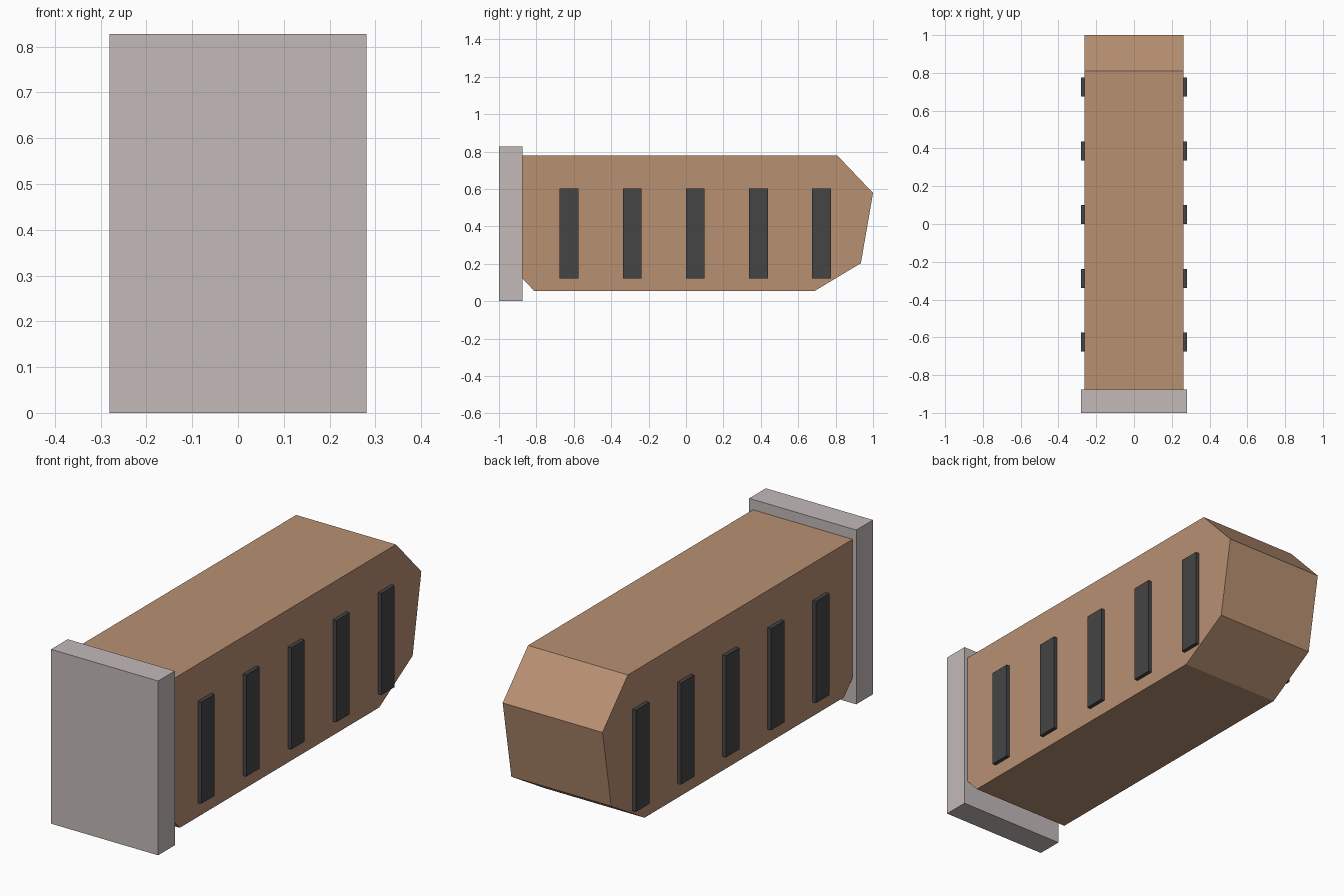
import bpy
import bmesh

if "Cube" in bpy.data.objects:
    bpy.data.objects.remove(bpy.data.objects["Cube"])


def material(name, rgb):
    m = bpy.data.materials.new(name)
    m.diffuse_color = (*rgb, 1.0)
    m.use_nodes = True
    m.node_tree.nodes["Principled BSDF"].inputs["Base Color"].default_value = m.diffuse_color
    return m


BROWN = material("tan_brown", (0.479, 0.279, 0.168))
GREY = material("warm_grey", (0.552, 0.491, 0.485))
DARK = material("charcoal", (0.061, 0.058, 0.058))


def extrude_profile(name, points, x0, x1, mat):
    """Extrude a (y, z) outline from x0 to x1."""
    bm = bmesh.new()
    face = bm.faces.new([bm.verts.new((x0, y, z)) for y, z in points])
    ext = bmesh.ops.extrude_face_region(bm, geom=[face])
    moved = [g for g in ext["geom"] if isinstance(g, bmesh.types.BMVert)]
    bmesh.ops.translate(bm, verts=moved, vec=(x1 - x0, 0, 0))
    bmesh.ops.recalc_face_normals(bm, faces=bm.faces)
    mesh = bpy.data.meshes.new(name)
    bm.to_mesh(mesh)
    bm.free()
    mesh.materials.append(mat)
    obj = bpy.data.objects.new(name, mesh)
    bpy.context.collection.objects.link(obj)
    return obj


def box(name, x0, x1, y0, y1, z0, z1, mat):
    return extrude_profile(name, [(y0, z0), (y1, z0), (y1, z1), (y0, z1)], x0, x1, mat)


# Long faceted body, its front end tucked into the plate
extrude_profile("body", [(-0.99, 0.245), (-0.81, 0.053), (0.685, 0.053), (0.935, 0.203),
                         (1.0, 0.578), (0.81, 0.778), (-0.99, 0.778)],
                -0.262, 0.262, BROWN)

# Front end plate
box("front_plate", -0.281, 0.281, -1.0, -0.875, 0.0, 0.827, GREY)

# Raised slats along both sides
for i in range(5):
    y = -0.625 + i * 0.3375
    for side, x0, x1 in (("left", -0.28, -0.25), ("right", 0.25, 0.28)):
        box(f"{side}_slat_{i + 1}", x0, x1, y - 0.05, y + 0.05, 0.12, 0.602, DARK)
